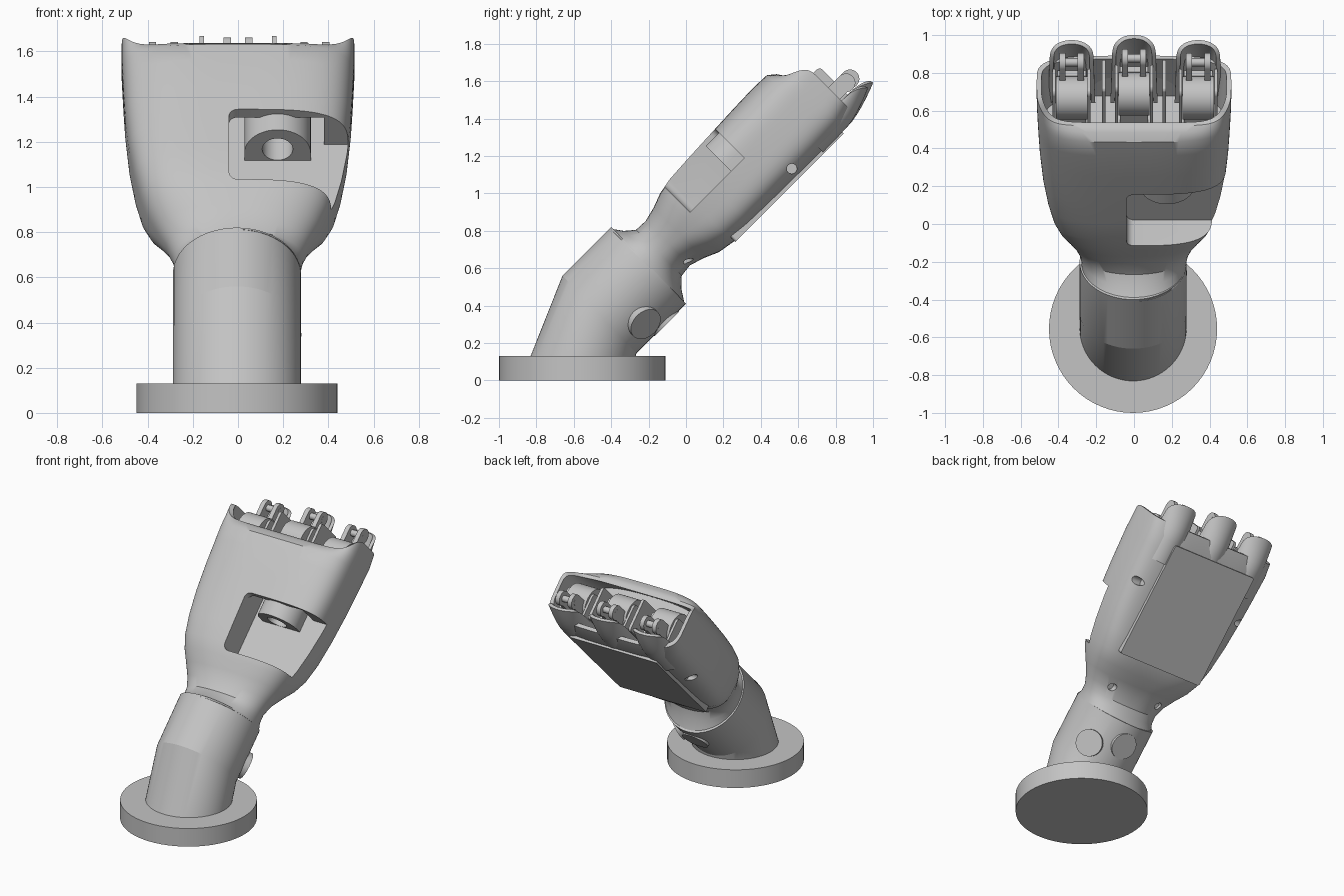
import bpy, bmesh, math
from math import sin, cos, pi, radians
from mathutils import Matrix, Vector

cube = bpy.data.objects.get("Cube")
if cube:
    bpy.data.objects.remove(cube, do_unlink=True)

grey = bpy.data.materials.new("light_grey")
grey.use_nodes = True
grey.diffuse_color = (0.55, 0.55, 0.55, 1)
grey.node_tree.nodes["Principled BSDF"].inputs["Base Color"].default_value = (0.55, 0.55, 0.55, 1)

TILT = pi / 4  # the hand is modelled along local y (length) and z (thickness), then tilted


def finish(name, bm, tilted=True):
    bmesh.ops.recalc_face_normals(bm, faces=bm.faces)
    mesh = bpy.data.meshes.new(name)
    bm.to_mesh(mesh)
    bm.free()
    ob = bpy.data.objects.new(name, mesh)
    bpy.context.collection.objects.link(ob)
    mesh.materials.append(grey)
    if tilted:
        ob.rotation_euler.x = TILT
    return ob


def activate(ob):
    bpy.ops.object.select_all(action='DESELECT')
    ob.select_set(True)
    bpy.context.view_layer.objects.active = ob


def smooth(ob, angle=35):
    activate(ob)
    bpy.ops.object.shade_smooth_by_angle(angle=radians(angle))


def apply(ob, kind, **props):
    mod = ob.modifiers.new(kind, kind)
    for key, value in props.items():
        setattr(mod, key, value)
    bpy.context.view_layer.update()
    activate(ob)
    bpy.ops.object.modifier_apply(modifier=mod.name)


def cut(ob, cutter):
    apply(ob, 'BOOLEAN', object=cutter, operation='DIFFERENCE', solver='EXACT')
    bpy.data.objects.remove(cutter, do_unlink=True)


def loft(name, rings, tilted=True):
    bm = bmesh.new()
    loops = [[bm.verts.new(p) for p in ring] for ring in rings]
    for a, b in zip(loops, loops[1:]):
        for i in range(len(a)):
            j = (i + 1) % len(a)
            bm.faces.new((a[i], a[j], b[j], b[i]))
    bm.faces.new(loops[0])
    bm.faces.new(loops[-1])
    return finish(name, bm, tilted)


def box(name, lo, hi, bevel=0, axis=None):
    bm = bmesh.new()
    bmesh.ops.create_cube(bm, size=1)
    lo, hi = Vector(lo), Vector(hi)
    for v in bm.verts:
        v.co = (lo + hi) / 2 + v.co * (hi - lo)
    if bevel:
        edges = [e for e in bm.edges
                 if abs((e.verts[0].co - e.verts[1].co).normalized()[axis]) > 0.9]
        bmesh.ops.bevel(bm, geom=edges, offset=bevel, segments=5, affect='EDGES', profile=0.5)
    return finish(name, bm)


def rod(name, centre, direction, radius, depth, tilted=True, sides=32):
    bm = bmesh.new()
    turn = Vector(direction).to_track_quat('Z', 'Y').to_matrix().to_4x4()
    bmesh.ops.create_cone(bm, cap_ends=True, segments=sides, radius1=radius, radius2=radius,
                          depth=depth, matrix=Matrix.Translation(centre) @ turn)
    return finish(name, bm, tilted)


# Base disc
smooth(rod("base_disc", (-0.005, -0.555, 0.065), (0, 0, 1), 0.445, 0.13, False, 64))


# Bent forearm, three oval rings given by their front and back points
def oval(front, back, n=64):
    f, b = Vector((0, *front)), Vector((0, *back))
    return [(f + b) / 2 + (f - b) / 2 * cos(2 * pi * i / n)
            + Vector((-0.005 + 0.283 * sin(2 * pi * i / n), 0, 0)) for i in range(n)]


smooth(loft("forearm", [oval((-0.835, 0.12), (-0.27, 0.12)), oval((-0.66, 0.56), (-0.265, 0.145)),
                        oval((-0.40, 0.82), (0.0, 0.41))], False), 20)

# Two round bosses on the back of the forearm
for name, along, theta, r in (("back_boss", 0.14, 0, 0.285), ("side_boss", 0.06, 45, 0.295)):
    d = Vector((sin(radians(theta)), 0, -cos(radians(theta))))
    smooth(rod(name, Vector((0, along, 0.58)) + d * (r - 0.02), d, 0.092, 0.06))


# Palm shell: rounded oblong sections, with separate squareness for the back and the front
def section(s, back, front, w, n_back, n_front, inset=0.0, dip=0.0, count=128):
    pts = []
    for i in range(count):
        a = 2 * pi * i / count
        c, q = cos(a), sin(a)
        n = n_front if q > 0 else n_back
        x = math.copysign(abs(c) ** (2 / n), c)
        z = math.copysign(abs(q) ** (2 / n), q)
        drop = dip * max(0, z) * (1 - abs(x) ** 14)
        pts.append(((w - inset) * x, s - drop,
                    (front + back) / 2 + ((front - back) / 2 - inset) * z))
    return pts


stations = [
    (0.285, 0.297, 0.863, 0.278, 2, 2), (0.33, 0.365, 0.80, 0.28, 2, 2),
    (0.38, 0.412, 0.758, 0.29, 2.1, 2.1), (0.45, 0.42, 0.755, 0.317, 2.3, 2.3),
    (0.53, 0.395, 0.775, 0.36, 2.6, 2.6), (0.61, 0.36, 0.805, 0.40, 3.1, 3),
    (0.70, 0.345, 0.822, 0.43, 3.7, 3.4), (0.83, 0.342, 0.83, 0.458, 4, 3.6),
    (1.0, 0.342, 0.838, 0.483, 4, 3.6), (1.2, 0.342, 0.847, 0.50, 4, 3.5),
    (1.36, 0.342, 0.852, 0.508, 4, 3.5), (1.46, 0.345, 0.848, 0.512, 4, 3.7)]
rings = [section(*st) for st in stations]
rings += [section(1.55, 0.352, 0.815, 0.515, 4, 4.5, 0, 0.05),
          section(1.645, 0.385, 0.785, 0.515, 4, 6, 0, 0.125),
          section(1.645, 0.385, 0.785, 0.515, 4, 6, 0.025, 0.125),
          section(1.36, 0.36, 0.83, 0.505, 3, 3, 0.03)]
palm = loft("palm_shell", rings)

# Front window that wraps to the left side, its recess under the shell, and screw holes
cut(palm, box("window_cutter", (-0.04, 0.65, 0.62), (0.8, 1.06, 1.1), 0.04, 2))
cut(palm, box("recess_cutter", (-0.04, 0.9, 0.62), (0.38, 1.29, 0.79)))
for side in (-1, 1):
    cut(palm, rod("hole_cutter", (side * 0.5, 1.2, 0.40), (1, 0, 0), 0.027, 0.2))
    cut(palm, rod("hole_cutter", (side * 0.2, 0.46, 0.42), (0, 0, 1), 0.027, 0.12))
smooth(palm)

# Arched lug with a bore inside the window
arch = [(0.175 + 0.147 * cos(pi * i / 24), 0.665 + 0.147 * sin(pi * i / 24)) for i in range(25)]
arch = [(0.322, 0.61)] + arch + [(0.028, 0.61)]
lug = loft("window_lug", [[(x, s, z) for x, z in arch] for s in (0.96, 1.25)])
cut(lug, rod("bore_cutter", (0.175, 1.0, 0.69), (0, 1, 0), 0.068, 0.3))
smooth(lug)

# Flat plate on the back of the hand
box("back_plate", (-0.35, 0.71, 0.336), (0.34, 1.53, 0.40), 0.015, 2)


# Open knuckle cups along the back rim
def cup(name, x0, reach):
    bm = bmesh.new()
    rows = []
    for k in range(11):
        f = k / 10
        row = []
        for i in range(33):
            a = pi + pi * i / 32
            bulge = max(0, -sin(a))
            end = 1.64 + (reach - 1.64) * bulge ** 0.35
            lift = 0.065 * bulge * (max(0, f - 0.45) / 0.55) ** 1.5
            r = 0.125 - 0.008 * f
            row.append(bm.verts.new((x0 + r * cos(a), 1.38 + f * (end - 1.38),
                                     0.47 + r * sin(a) + lift)))
        rows.append(row)
    for a, b in zip(rows, rows[1:]):
        for i in range(32):
            bm.faces.new((a[i], a[i + 1], b[i + 1], b[i]))
    ob = finish(name, bm)
    outward = ob.data.polygons[16].normal.z < 0
    apply(ob, 'SOLIDIFY', thickness=0.022, offset=-1 if outward else 1)
    smooth(ob)


# Finger hinges: bracket plates, barrel, lugs and pin
for label, x, shift in (("right", -0.33, 0), ("middle", 0, 0.03), ("left", 0.34, 0)):
    cup(label + "_knuckle_cup", x, 1.795 + shift * 1.3)
    smooth(rod(label + "_hinge_barrel", (x, 1.53 + shift, 0.585), (1, 0, 0), 0.115, 0.165))
    box(label + "_hinge_body", (x - 0.075, 1.3, 0.45), (x + 0.075, 1.6 + shift, 0.6))
    smooth(rod(label + "_hinge_pin", (x, 1.73 + shift, 0.52), (1, 0, 0), 0.022, 0.13))
    for side in (-1, 1):
        px, lx = x + side * 0.093, x + side * 0.048
        box(label + "_bracket_plate", (px - 0.008, 1.3, 0.45), (px + 0.008, 1.63 + shift, 0.64), 0.03, 0)
        box(label + "_hinge_arm", (lx - 0.016, 1.5, 0.48), (lx + 0.016, 1.73 + shift, 0.57))
        smooth(rod(label + "_hinge_lug", (lx, 1.73 + shift, 0.52), (1, 0, 0), 0.05, 0.032))

# Dividing ribs between the fingers
for side in (-1, 1):
    box("divider_rib", (side * 0.16 - 0.01, 1.3, 0.45), (side * 0.16 + 0.01, 1.69, 0.68), 0.02, 0)
